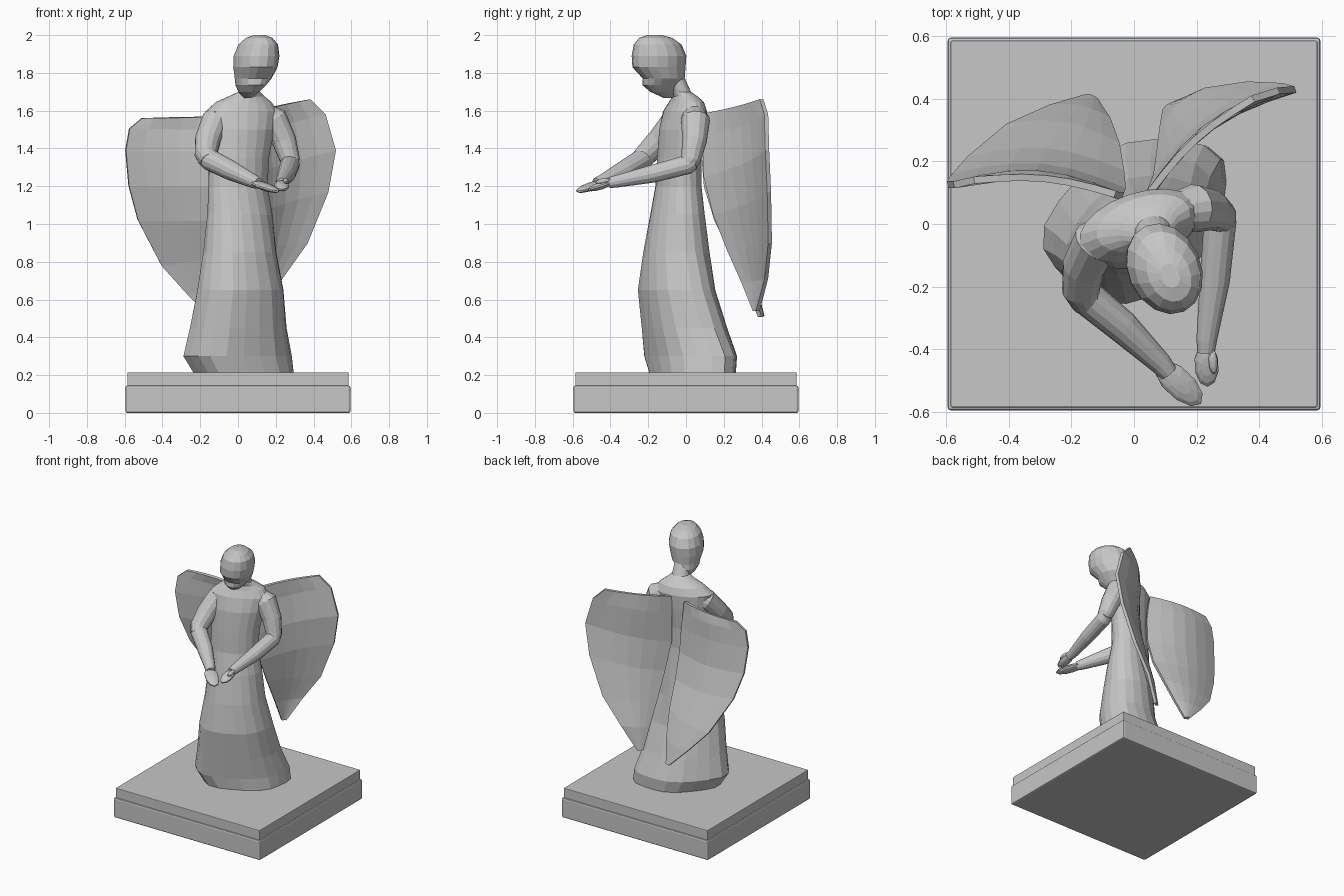
import bpy, bmesh, math
from mathutils import Vector, Matrix, Quaternion

default_cube = bpy.data.objects.get("Cube")
if default_cube:
    bpy.data.objects.remove(default_cube, do_unlink=True)

# One stone colour for the whole statue
stone = bpy.data.materials.new("grey stone")
stone.use_nodes = True
stone.diffuse_color = (0.57, 0.57, 0.57, 1)
stone.node_tree.nodes["Principled BSDF"].inputs["Base Color"].default_value = stone.diffuse_color


def finish(name, bm):
    """Turn a bmesh into a flat shaded object with the stone material."""
    bmesh.ops.recalc_face_normals(bm, faces=bm.faces)
    mesh = bpy.data.meshes.new(name)
    bm.to_mesh(mesh)
    bm.free()
    mesh.materials.append(stone)
    obj = bpy.data.objects.new(name, mesh)
    bpy.context.collection.objects.link(obj)
    return obj


def skin(bm, rings, closed=True):
    """Bridge successive rows of points with quads, capping closed rings."""
    rows = [[bm.verts.new(point) for point in ring] for ring in rings]
    count = len(rows[0])
    for low, high in zip(rows, rows[1:]):
        for i in range(count if closed else count - 1):
            j = (i + 1) % count
            bm.faces.new((low[i], low[j], high[j], high[i]))
    if closed:
        bm.faces.new(rows[0])
        bm.faces.new(rows[-1])


def stacked(name, sections, sides, low_turn, high_turn, fold=0):
    """Loft horizontal ovals given as height, centre x, centre y, radius x, radius y."""
    ridge = math.radians(-138)
    rings = []
    for z, cx, cy, rx, ry in sections:
        depth = fold * max(0, 1 - z)
        blend = min(1, max(0, (z - 0.65) / 0.8))
        turn = math.radians(low_turn + (high_turn - low_turn) * blend)
        ring = []
        for i in range(sides):
            a = math.tau * i / sides
            r = 1 + depth * math.cos(5 * (a - ridge))
            offset = Vector((rx * r * math.cos(a), ry * r * math.sin(a), 0))
            offset.rotate(Quaternion((0, 0, 1), turn))
            ring.append(Vector((cx, cy, z)) + offset)
        rings.append(ring)
    bm = bmesh.new()
    skin(bm, rings)
    return finish(name, bm)


def limb(name, path, sides=14):
    """Tube along a path of x, y, z, radius, without twisting."""
    points = [Vector(p[:3]) for p in path]
    last = len(points) - 1
    axis = (points[1] - points[0]).normalized()
    frame = axis.to_track_quat('Z', 'Y')
    rings = []
    for i, point in enumerate(points):
        ahead = (points[min(i + 1, last)] - points[max(i - 1, 0)]).normalized()
        frame = axis.rotation_difference(ahead) @ frame
        axis = ahead
        radius = path[i][3]
        rings.append([point + frame @ Vector((radius * math.cos(math.tau * k / sides),
                                              radius * math.sin(math.tau * k / sides), 0))
                      for k in range(sides)])
    bm = bmesh.new()
    skin(bm, rings)
    return finish(name, bm)


def pad(name, start, end, width, thickness):
    """Flattened low-poly ellipsoid stretched from start to end."""
    start, end = Vector(start), Vector(end)
    span = end - start
    bm = bmesh.new()
    bmesh.ops.create_uvsphere(bm, u_segments=10, v_segments=7, radius=1)
    place = (Matrix.Translation((start + end) / 2)
             @ span.to_track_quat('Y', 'Z').to_matrix().to_4x4()
             @ Matrix.Diagonal((width / 2, span.length / 2, thickness / 2, 1)))
    bm.transform(place)
    return finish(name, bm)


def slab(name, half, bottom, top, bevel):
    bm = bmesh.new()
    bmesh.ops.create_cube(bm, size=1)
    bm.transform(Matrix.Translation((0, 0, (bottom + top) / 2))
                 @ Matrix.Diagonal((2 * half, 2 * half, top - bottom, 1)))
    obj = finish(name, bm)
    mod = obj.modifiers.new("soft edge", 'BEVEL')
    mod.width = bevel
    mod.segments = 2


def wing(name, inner, outer, columns=7):
    """Thin curved sheet between an inner and an outer edge, bowed backwards."""
    rows = []
    for a, b in zip(inner, outer):
        a, b = Vector(a), Vector(b)
        chord = b - a
        back = Vector((-chord.y, chord.x, 0))
        if back.y < 0:
            back.negate()
        bow = 0.1 if rows else 0.06
        row = []
        for k in range(columns):
            u = k / (columns - 1)
            row.append(a + chord * u + back * bow * math.sin(math.pi * u))
        rows.append(row)
    bm = bmesh.new()
    skin(bm, rows, closed=False)
    obj = finish(name, bm)
    mod = obj.modifiers.new("thickness", 'SOLIDIFY')
    mod.thickness = 0.022
    mod.offset = 0


# Plinth in two steps
slab("plinth_base", 0.595, 0, 0.145, 0.01)
slab("plinth_top", 0.585, 0.14, 0.215, 0.004)

# Robe with shoulders and neck, its hem swept diagonally
stacked("robe", [
    (.212, .035, .04, .29, .2),
    (.3, .003, .03, .315, .212),
    (.45, .005, -.005, .278, .202),
    (.65, .015, -.048, .246, .186),
    (.85, .01, -.05, .203, .166),
    (1.05, .01, -.045, .18, .135),
    (1.2, 0, -.04, .163, .114),
    (1.35, .005, -.035, .165, .112),
    (1.5, .015, -.02, .185, .115),
    (1.595, .018, -.005, .2, .105),
    (1.645, .03, .002, .155, .084),
    (1.675, .045, -.005, .1, .064),
    (1.7, .06, -.025, .058, .05),
    (1.78, .07, -.06, .05, .05),
], 20, 33, 18, fold=0.05)

# Bowed head, tapering to the chin with a recess under the brow
stacked("head", [
    (1.667, .052, -.09, .015, .03),
    (1.7, .058, -.11, .05, .085),
    (1.735, .068, -.122, .075, .114),
    (1.77, .08, -.118, .094, .114),
    (1.83, .092, -.143, .112, .146),
    (1.89, .098, -.143, .116, .15),
    (1.95, .107, -.15, .1, .132),
    (1.985, .112, -.16, .067, .092),
    (2, .115, -.165, .03, .04),
], 16, 24, 24)

# Arms: sleeve to the elbow, then a slimmer forearm reaching forward
limb("right_upper_arm", [(-.07, -.015, 1.575, .055), (-.12, -.055, 1.545, .075),
                         (-.16, -.135, 1.445, .069), (-.17, -.21, 1.37, .06),
                         (-.15, -.25, 1.335, .05)])
limb("right_forearm", [(-.18, -.2, 1.355, .045), (-.15, -.235, 1.34, .057),
                       (-.04, -.325, 1.285, .053), (.085, -.445, 1.225, .036),
                       (.11, -.475, 1.215, .03)])
limb("left_upper_arm", [(.13, .04, 1.585, .06), (.19, .05, 1.55, .077),
                        (.245, .045, 1.44, .065), (.275, .025, 1.34, .053),
                        (.277, 0, 1.31, .045)])
limb("left_forearm", [(.277, .045, 1.33, .04), (.275, .01, 1.315, .052),
                      (.258, -.18, 1.265, .048), (.232, -.37, 1.225, .033),
                      (.23, -.41, 1.217, .028)])

# Open hands with thumbs
pad("right_hand", (.07, -.44, 1.225), (.215, -.575, 1.17), .095, .04)
pad("right_thumb", (.08, -.47, 1.22), (.12, -.54, 1.195), .03, .028)
pad("left_hand", (.228, -.38, 1.225), (.235, -.52, 1.18), .08, .04)
pad("left_thumb", (.25, -.4, 1.235), (.255, -.48, 1.22), .03, .028)

# Wings, each listed from the top edge down to the pointed tip
wing("right_wing",
     [(-.06, .095, 1.57), (-.05, .09, 1.5), (-.035, .09, 1.38), (-.03, .105, 1.2),
      (-.035, .16, 1.02), (-.05, .25, .84), (-.08, .33, .66), (-.12, .39, .51)],
     [(-.51, .14, 1.56), (-.575, .125, 1.505), (-.595, .125, 1.39), (-.578, .15, 1.2),
      (-.53, .205, 1.02), (-.405, .31, .78), (-.27, .37, .63), (-.15, .405, .51)])
wing("left_wing",
     [(.05, .1, 1.585), (.05, .095, 1.46), (.05, .1, 1.25), (.07, .15, 1.05),
      (.08, .22, .87), (.09, .3, .69), (.1, .36, .54)],
     [(.38, .4, 1.66), (.46, .425, 1.58), (.515, .43, 1.39), (.475, .44, 1.17),
      (.365, .445, .9), (.23, .425, .71), (.13, .38, .54)])
